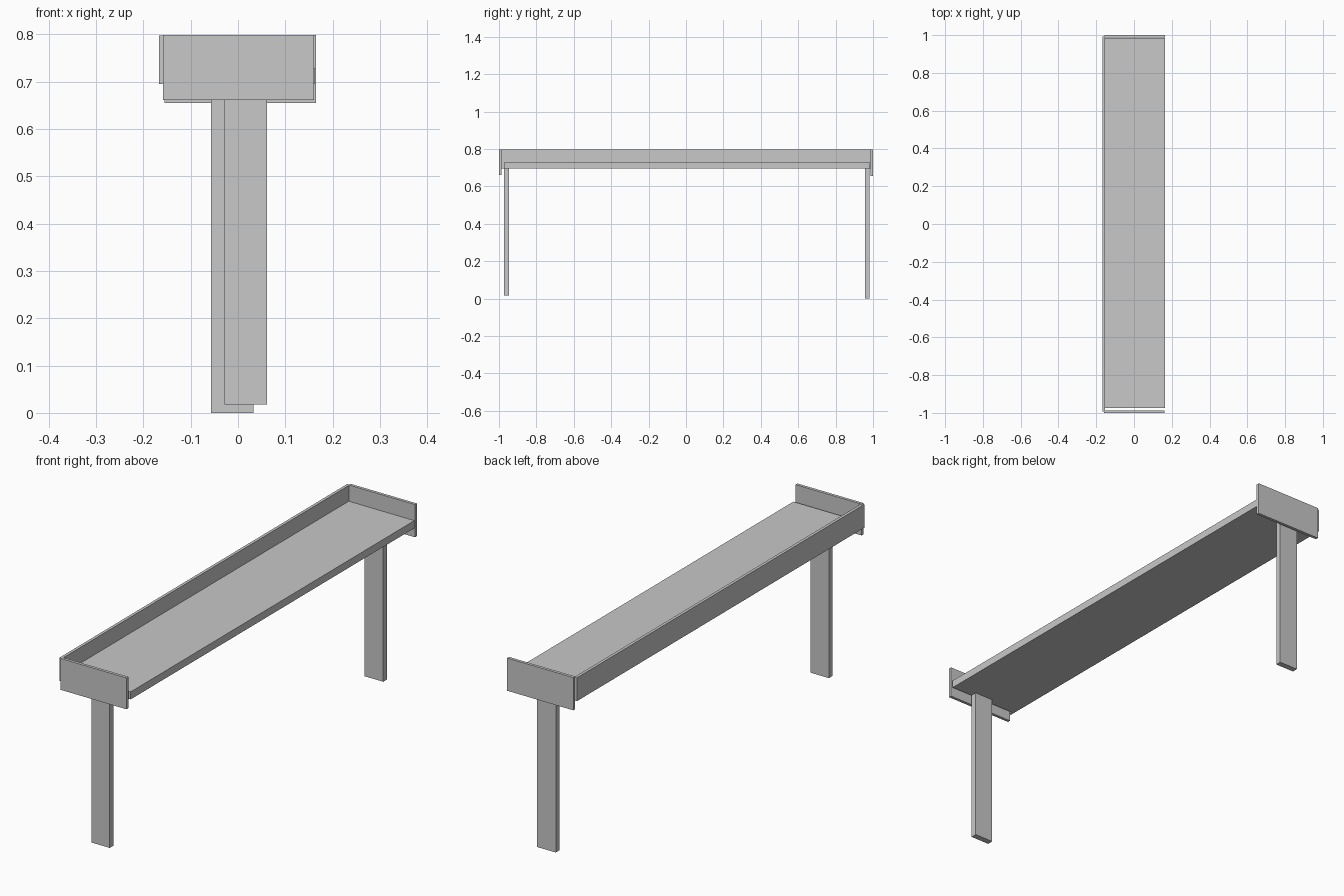
import bpy
import bmesh

default = bpy.data.objects.get("Cube")
if default:
    bpy.data.objects.remove(default, do_unlink=True)

# Single plain grey for every board
grey = bpy.data.materials.new("plain grey")
grey.use_nodes = True
color = (0.58, 0.58, 0.58, 1)
grey.diffuse_color = color
grey.node_tree.nodes["Principled BSDF"].inputs["Base Color"].default_value = color


def board(name, x, y, z):
    """Add a rectangular board spanning the given (min, max) ranges."""
    bm = bmesh.new()
    bmesh.ops.create_cube(bm, size=1)
    for v in bm.verts:
        v.co = [r[0] if c < 0 else r[1] for c, r in zip(v.co, (x, y, z))]
    mesh = bpy.data.meshes.new(name)
    bm.to_mesh(mesh)
    bm.free()
    mesh.materials.append(grey)
    obj = bpy.data.objects.new(name, mesh)
    bpy.context.collection.objects.link(obj)
    return obj


# Long top board with a raised rail along one side
board("table_top", (-0.155, 0.163), (-0.974, 0.985), (0.695, 0.728))
board("side_rail", (-0.167, -0.154), (-0.993, 0.992), (0.695, 0.797))

# Upright panels closing both ends
board("front_end_panel", (-0.158, 0.161), (-1.0, -0.987), (0.661, 0.798))
board("back_end_panel", (-0.155, 0.165), (0.987, 1.0), (0.655, 0.798))

# One plank leg near each end, slightly offset from each other
board("front_leg", (-0.028, 0.061), (-0.973, -0.947), (0.018, 0.695))
board("back_leg", (-0.057, 0.033), (0.956, 0.981), (0.0, 0.695))
